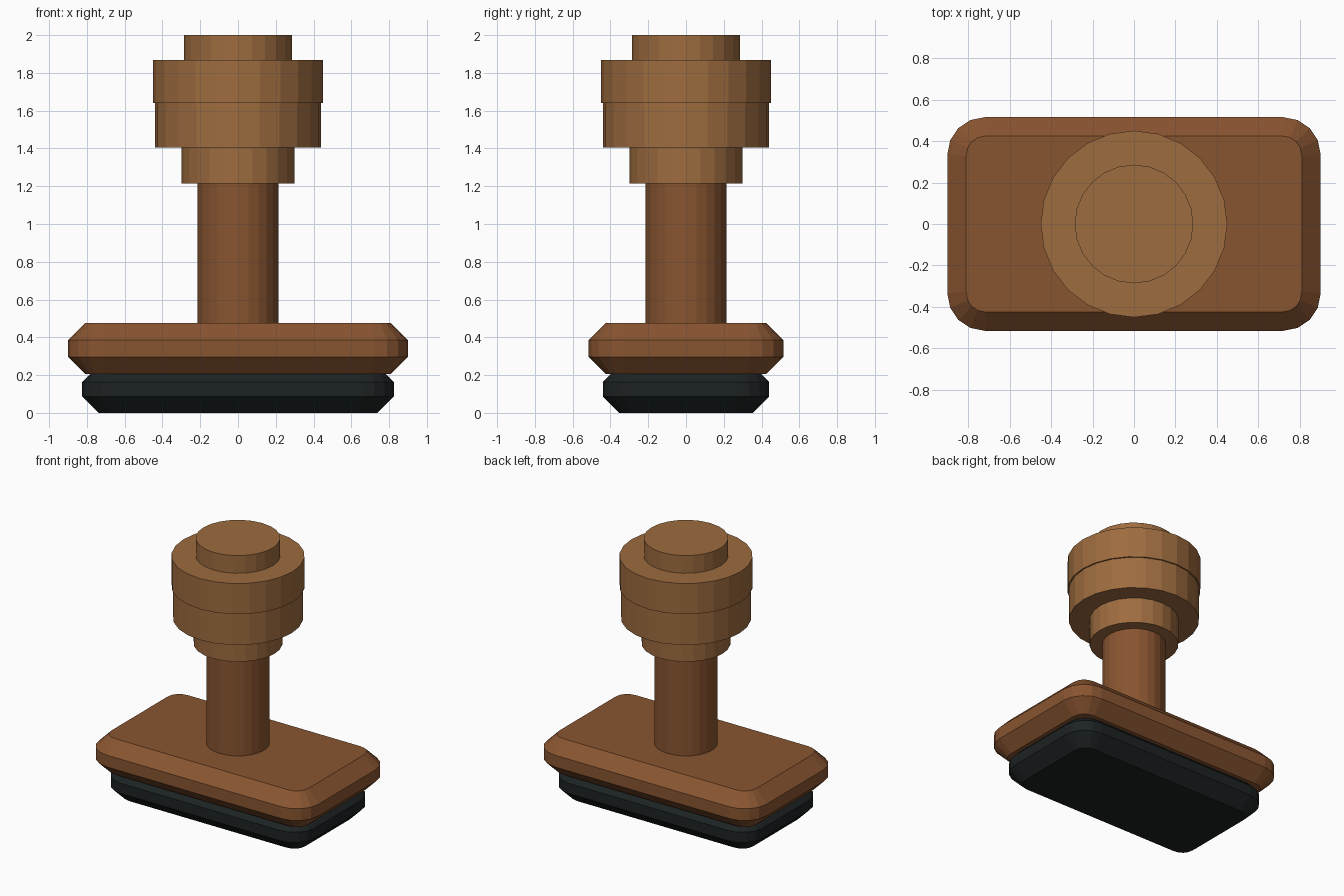
import bpy, bmesh

if "Cube" in bpy.data.objects:
    bpy.data.objects.remove(bpy.data.objects["Cube"])


def material(name, rgb):
    m = bpy.data.materials.new(name)
    m.diffuse_color = (*rgb, 1)
    m.use_nodes = True
    m.node_tree.nodes["Principled BSDF"].inputs["Base Color"].default_value = m.diffuse_color
    return m


dark_wood = material("dark_wood", (0.25, 0.09, 0.03))
light_wood = material("light_wood", (0.34, 0.15, 0.05))
rubber = material("rubber", (0.012, 0.016, 0.016))


def finish(bm, name, mat):
    bmesh.ops.recalc_face_normals(bm, faces=bm.faces)
    mesh = bpy.data.meshes.new(name)
    bm.to_mesh(mesh)
    bm.free()
    mesh.materials.append(mat)
    obj = bpy.data.objects.new(name, mesh)
    bpy.context.collection.objects.link(obj)


def slab(name, half_x, half_y, z0, z1, radius, chamfer, mat):
    """Box with rounded corners and chamfered top and bottom rims."""
    bm = bmesh.new()
    bmesh.ops.create_cube(bm, size=1)
    for v in bm.verts:
        v.co = (v.co.x * 2 * half_x, v.co.y * 2 * half_y, z0 + (v.co.z + 0.5) * (z1 - z0))
    uprights = [e for e in bm.edges if abs(e.verts[0].co.z - e.verts[1].co.z) > 0.01]
    bmesh.ops.bevel(bm, geom=uprights, offset=radius, segments=4, profile=0.5, affect='EDGES')
    rims = [e for e in bm.edges if abs(e.verts[0].co.z - e.verts[1].co.z) < 0.001]
    bmesh.ops.bevel(bm, geom=rims, offset=chamfer, segments=1, profile=0.5, affect='EDGES')
    finish(bm, name, mat)


def disc(name, radius, z0, z1, mat):
    bm = bmesh.new()
    bmesh.ops.create_cone(bm, cap_ends=True, segments=24, radius1=radius, radius2=radius, depth=z1 - z0)
    bmesh.ops.translate(bm, verts=bm.verts, vec=(0, 0, (z0 + z1) / 2))
    finish(bm, name, mat)


# Stamp pad and wooden base
slab("rubber_pad", 0.825, 0.44, 0, 0.25, 0.17, 0.087, rubber)
slab("base_block", 0.90, 0.515, 0.207, 0.475, 0.18, 0.09, dark_wood)

# Stem and stepped handle
disc("stem", 0.215, 0.45, 1.23, dark_wood)
disc("handle_collar", 0.30, 1.215, 1.42, light_wood)
disc("handle_lower_ring", 0.44, 1.405, 1.65, light_wood)
disc("handle_upper_ring", 0.45, 1.64, 1.868, light_wood)
disc("handle_cap", 0.286, 1.86, 2.0, light_wood)
